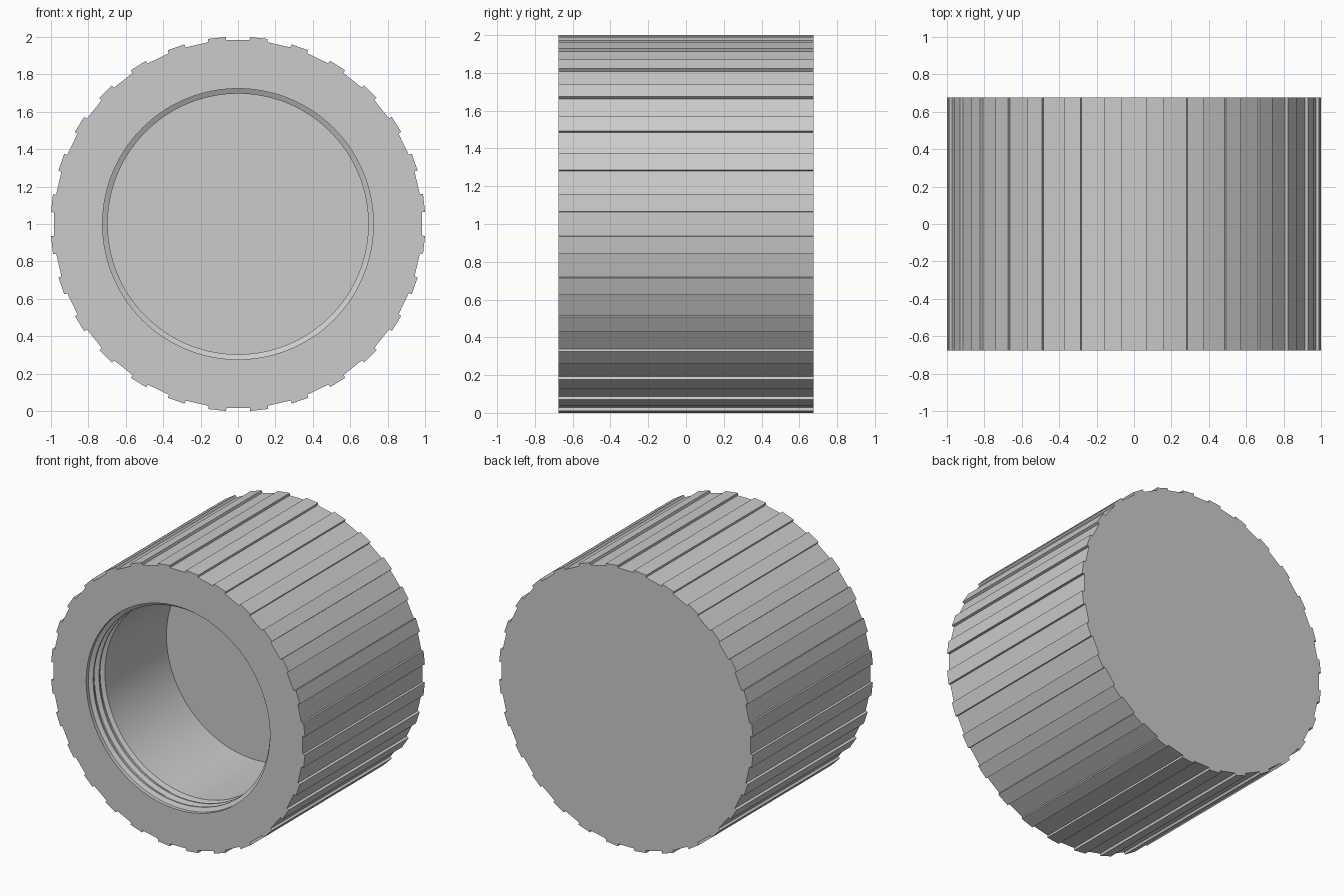
import bpy, bmesh
from math import sin, cos, radians, pi

if "Cube" in bpy.data.objects:
    bpy.data.objects.remove(bpy.data.objects["Cube"])

RIBS = 28                 # grip ribs around the cap
N = RIBS * 4              # points in every loop
HALF = 0.675              # half of the cap depth
R_TOP, R_GROOVE = 1.002, 0.985
R_MINOR, R_MAJOR = 0.697, 0.724
FLOOR_Y = 0.19            # bottom of the bore
GROOVE_HALF = 3.72        # half the groove width in degrees
STEP = 360 / RIBS

bm = bmesh.new()


def point(r, deg, y):
    a = radians(deg)
    return bm.verts.new((r * sin(a), y, 1 + r * cos(a)))


def rib_loop(y):
    loop = []
    for k in range(RIBS):
        for r, off in ((R_GROOVE, -GROOVE_HALF), (R_GROOVE, GROOVE_HALF),
                       (R_TOP, GROOVE_HALF), (R_TOP, STEP - GROOVE_HALF)):
            loop.append(point(r, k * STEP + off, y))
    return loop


def round_loop(r, y):
    return [point(r, (i - 1) * 360 / N, y) for i in range(N)]


# ribbed outside, then the bore from the mouth to its floor
loops = [rib_loop(HALF), rib_loop(-HALF), round_loop(R_MAJOR, -HALF)]

# thread turns inside the mouth
y = -HALF
for turn in range(3):
    for r, dy in ((R_MAJOR, 0.026), (R_MINOR, 0.040), (R_MINOR, 0.052), (R_MAJOR, 0.066)):
        if turn == 2 and dy > 0.045:
            continue
        loops.append(round_loop(r, y + dy))
    y += 0.066
loops.append(round_loop(R_MINOR, FLOOR_Y))

# skin the loops and close both ends
for a, b in zip(loops, loops[1:]):
    for i in range(N):
        j = (i + 1) % N
        bm.faces.new((a[i], a[j], b[j], b[i]))
bm.faces.new(loops[0])
bm.faces.new(loops[-1])
bmesh.ops.recalc_face_normals(bm, faces=bm.faces[:])

mesh = bpy.data.meshes.new("threaded_cap")
bm.to_mesh(mesh)
bm.free()
cap = bpy.data.objects.new("threaded_cap", mesh)
bpy.context.collection.objects.link(cap)
bpy.context.view_layer.objects.active = cap
cap.select_set(True)
bpy.ops.object.shade_smooth_by_angle(angle=radians(5))
